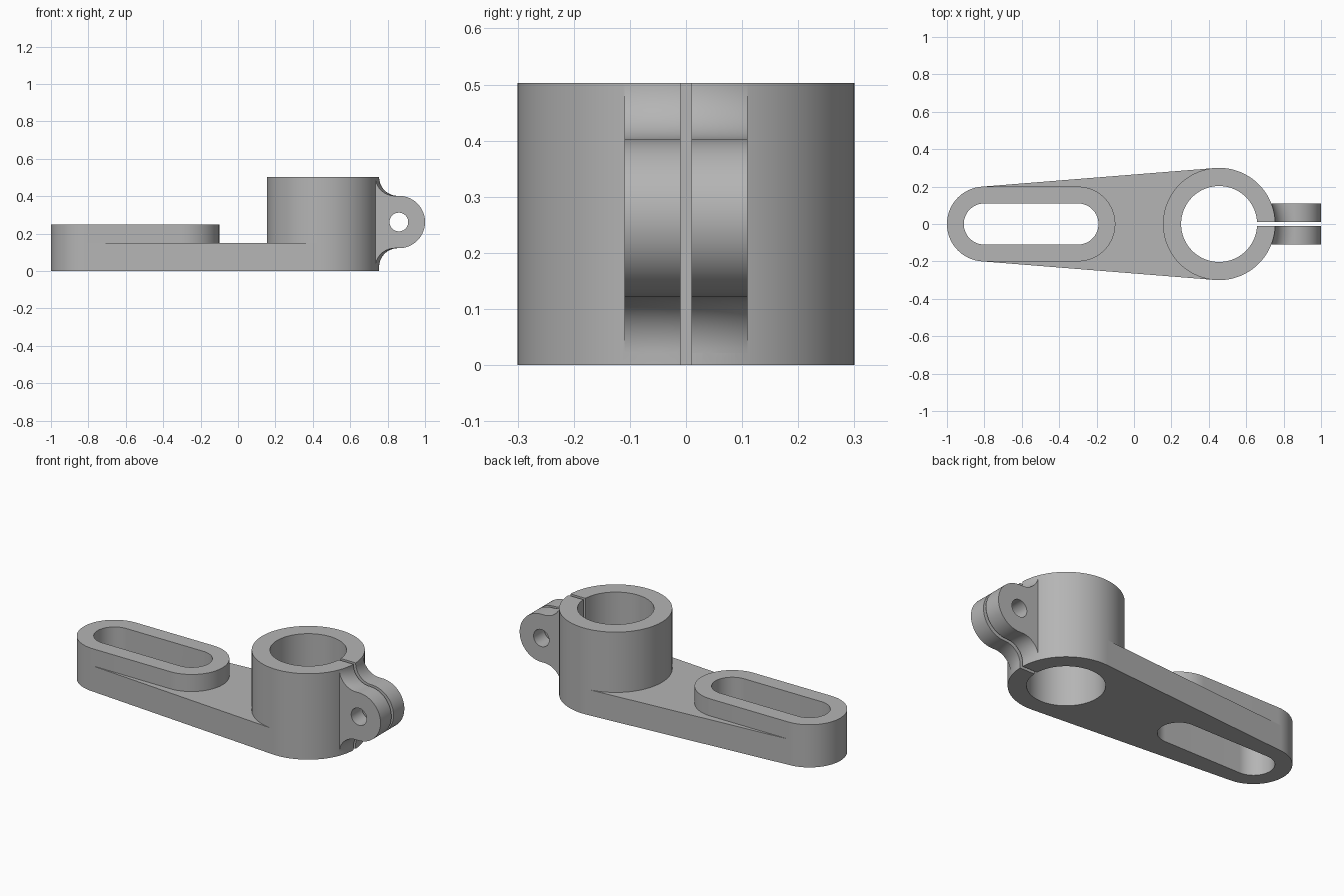
import bpy, bmesh, math
from mathutils import Matrix

if "Cube" in bpy.data.objects:
    bpy.data.objects.remove(bpy.data.objects["Cube"])

grey = bpy.data.materials.new("machined grey")
grey.use_nodes = True
GREY = (0.46, 0.46, 0.46, 1)
grey.diffuse_color = GREY
grey.node_tree.nodes["Principled BSDF"].inputs["Base Color"].default_value = GREY

SEG = 128
HUB_X, HUB_R, HUB_H, BORE_R = 0.455, 0.3, 0.503, 0.203
SLOT_A, SLOT_B, BOSS_R, SLOT_R = -0.8, -0.3, 0.2, 0.11
LUG_X, LUG_Z, LUG_R, LUG_Y, FILLET = 0.86, 0.262, 0.14, 0.11, 0.1


def arc(cx, cy, r, start, end, n=SEG // 2):
    return [(cx + r * math.cos(a), cy + r * math.sin(a))
            for a in (math.radians(start + (end - start) * i / n) for i in range(n + 1))]


def circle(cx, cy, r):
    return arc(cx, cy, r, 0, 360, SEG)[:-1]


def stadium(r):
    return arc(SLOT_B, 0, r, -90, 90) + arc(SLOT_A, 0, r, 90, 270)


def finish(name, bm):
    bmesh.ops.recalc_face_normals(bm, faces=bm.faces)
    mesh = bpy.data.meshes.new(name)
    bm.to_mesh(mesh)
    bm.free()
    mesh.materials.append(grey)
    obj = bpy.data.objects.new(name, mesh)
    bpy.context.collection.objects.link(obj)
    return obj


def prism(name, outline, low, high, sideways=False):
    """Extrude an outline along z, or an x-z outline along y."""
    bm = bmesh.new()
    face = bm.faces.new([bm.verts.new((u, v, low)) for u, v in outline])
    top = bmesh.ops.extrude_face_region(bm, geom=[face])["geom"]
    bmesh.ops.translate(bm, vec=(0, 0, high - low),
                        verts=[e for e in top if isinstance(e, bmesh.types.BMVert)])
    if sideways:
        bm.transform(Matrix.Rotation(math.radians(90), 4, "X"))
    return finish(name, bm)


def box(name, x0, x1, y, z0, z1):
    return prism(name, [(x0, -y), (x1, -y), (x1, y), (x0, y)], z0, z1)


def combine(target, tool, operation):
    mod = target.modifiers.new(operation.lower(), "BOOLEAN")
    mod.operation, mod.object, mod.solver = operation, tool, "EXACT"
    with bpy.context.temp_override(object=target, active_object=target):
        bpy.ops.object.modifier_apply(modifier=mod.name)
    bpy.data.objects.remove(tool)


# Arm: clamp hub, slotted boss and tangent web between them
arm = prism("clamp_arm", circle(HUB_X, 0, HUB_R), 0, HUB_H)
combine(arm, prism("slot_boss", stadium(BOSS_R), 0, 0.25), "UNION")
s = (HUB_R - BOSS_R) / (HUB_X - SLOT_A)
c = math.sqrt(1 - s * s)
ends = [(SLOT_A - s * BOSS_R, c * BOSS_R), (HUB_X - s * HUB_R, c * HUB_R)]
web = ends + [(x, -y) for x, y in reversed(ends)]
combine(arm, prism("web", web, 0, 0.15), "UNION")

# Flared root of the clamp ears, turned about the hub axis
flare = HUB_R + FILLET
upper = arc(flare, LUG_Z + LUG_R + FILLET, FILLET, 180, 270, 20)
lower = arc(flare, LUG_Z - LUG_R - FILLET, FILLET, 90, 180, 20)
inner = HUB_R - 0.05
profile = [(inner, upper[0][1])] + upper + lower + [(inner, lower[-1][1])]
bm = bmesh.new()
verts = [bm.verts.new((r, 0, z)) for r, z in profile]
edges = [bm.edges.new((v, verts[i - 1])) for i, v in enumerate(verts)]
bmesh.ops.spin(bm, geom=verts + edges, cent=(0, 0, 0), axis=(0, 0, 1),
               angle=math.tau, steps=SEG, use_merge=True)
bmesh.ops.remove_doubles(bm, verts=bm.verts, dist=1e-5)
bmesh.ops.translate(bm, verts=bm.verts, vec=(HUB_X, 0, 0))
root = finish("ear_root", bm)
combine(root, box("ear_width", 0.6, 1.1, LUG_Y, -0.1, 0.6), "INTERSECT")
combine(arm, root, "UNION")

# Rounded clamp ears
ear = arc(LUG_X, LUG_Z, LUG_R, -90, 90) + [(0.7, LUG_Z + LUG_R), (0.7, LUG_Z - LUG_R)]
combine(arm, prism("ears", ear, -LUG_Y, LUG_Y, True), "UNION")

# Bore, adjustment slot, bolt hole and clamping split
for cutter in (prism("bore", circle(HUB_X, 0, BORE_R), -0.1, 0.7),
               prism("slot", stadium(SLOT_R), -0.1, 0.7),
               prism("bolt_hole", circle(LUG_X, LUG_Z, 0.05), -0.3, 0.3, True),
               box("split", 0.55, 1.1, 0.01, -0.1, 0.7)):
    combine(arm, cutter, "DIFFERENCE")

bpy.ops.object.select_all(action="DESELECT")
arm.select_set(True)
bpy.context.view_layer.objects.active = arm
bpy.ops.object.shade_smooth_by_angle(angle=math.radians(25))
